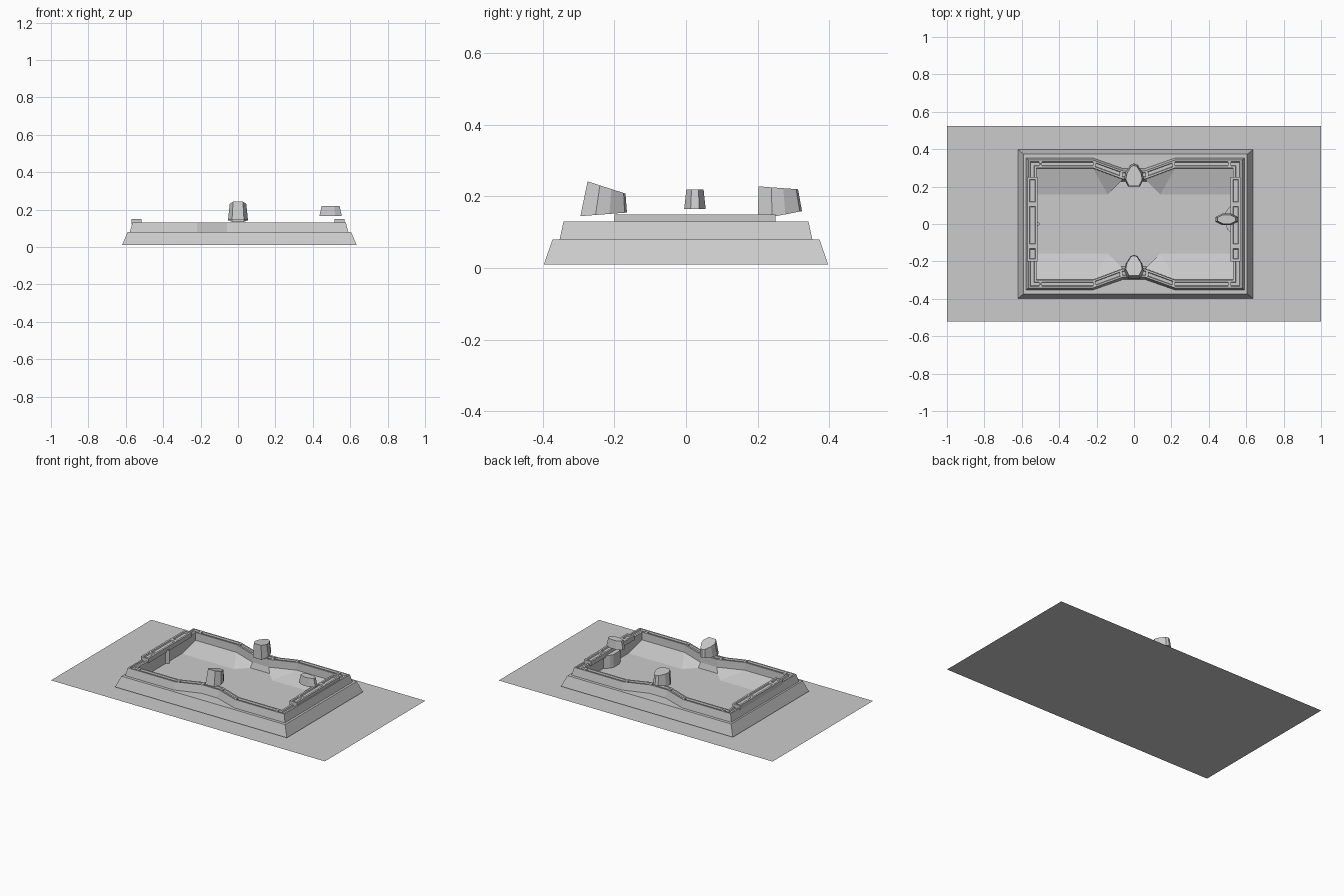
import bpy, bmesh

if "Cube" in bpy.data.objects:
    bpy.data.objects.remove(bpy.data.objects["Cube"])


def make(name, bm):
    bmesh.ops.recalc_face_normals(bm, faces=bm.faces)
    me = bpy.data.meshes.new(name)
    bm.to_mesh(me)
    bm.free()
    ob = bpy.data.objects.new(name, me)
    bpy.context.collection.objects.link(ob)
    return ob


def loft(name, rings, cap_start=True, cap_end=True):
    bm = bmesh.new()
    loops = [[bm.verts.new(p) for p in r] for r in rings]
    n = len(loops[0])
    for a, b in zip(loops, loops[1:]):
        for i in range(n):
            j = (i + 1) % n
            bm.faces.new((a[i], a[j], b[j], b[i]))
    if cap_start:
        bm.faces.new(loops[0][::-1])
    if cap_end:
        bm.faces.new(loops[-1])
    return make(name, bm)


def ring(x0, x1, y, waist, z, wide=0.22, narrow=0.06):
    """Rectangle whose long sides shift to 'waist' near the middle."""
    side = [(x0, y), (-wide, y), (-narrow, waist), (narrow, waist), (wide, y), (x1, y)]
    return [(a, -b, z) for a, b in side] + [(a, b, z) for a, b in side[::-1]]


def panel_block(name, x0, x1, y0, y1, z0, z1, inset=0.012, depth=0.008):
    """Box with a recessed panel in its top."""
    def rect(d, z):
        return [(x0 + d, y0 + d, z), (x1 - d, y0 + d, z), (x1 - d, y1 - d, z), (x0 + d, y1 - d, z)]
    return loft(name, [rect(0, z0), rect(0, z1), rect(inset, z1), rect(inset + .003, z1 - depth)])


# ground sheet
bm = bmesh.new()
bm.faces.new([bm.verts.new(p) for p in
              [(-1, -.522, 0), (1, -.522, 0), (1, .525, 0), (-1, .525, 0)]])
make("ground_sheet", bm)

# tray: sloped base, ledge, waisted wall, grooved rim, banks and floor
loft("tray", [
    ring(-.62, .635, .397, .397, .01),
    ring(-.59, .605, .373, .373, .08),
    ring(-.578, .59, .353, .297, .08),
    ring(-.565, .577, .342, .284, .13),
    ring(-.556, .567, .333, .275, .13),
    ring(-.553, .564, .330, .272, .12),
    ring(-.535, .546, .313, .254, .12),
    ring(-.532, .543, .310, .251, .13),
    ring(-.52, .53, .300, .240, .13),
    ring(-.52, .53, .298, .238, .08),
    ring(-.52, .53, .157, .228, .045, .14, .07),
])

# bars dividing the long rim grooves into panels
for sy in (-1, 1):
    for x, y in [(-.5, .322), (-.21, .32), (-.07, .267), (.07, .267), (.21, .32), (.51, .322)]:
        panel_block("rim_divider", x - .008, x + .008, sy * y - .012, sy * y + .012,
                    .118, .13, .004, .001)

# raised panels on the end walls
for x0, x1 in ((-.57, -.515), (.517, .57)):
    for y0, y1 in ((-.2, -.12), (-.12, .105), (.105, .25)):
        wide = y1 - y0 > .2
        panel_block("end_panel", x0, x1, y0, y1, .12, .15 if wide else .149)


def prism(name, outline, z0, z1):
    return loft(name, [[(x, y, z0) for x, y in outline], [(x, y, z1) for x, y in outline]])


# small ridge on the left wall, winged buttress on the right wall
prism("left_ridge", [(-.525, -.02), (-.5, 0), (-.525, .02)], .045, .13)
prism("right_buttress", [(.535, -.06), (.535, .11), (.5, .08), (.488, .06),
                         (.488, 0), (.5, -.03)], .045, .13)

# pointed rocks
SHIELD = [(-.6, -1), (.6, -1), (1, -.35), (.85, .25), (.35, .9), (0, 1), (-.35, .9), (-.85, .25), (-1, -.35)]


def rock(name, bottom, top):
    rings = []
    for cx, cy, rx, ry, z, tilt in (bottom, top):
        rings.append([(cx + u * rx, cy + v * ry, z + tilt * v) for u, v in SHIELD])
    loft(name, rings)


rock("front_rock", (0, -.23, .053, .065, .15, .005), (0, -.222, .044, .053, .225, -.017))
rock("back_rock", (0, .262, .053, .062, .147, .012), (0, .258, .044, .055, .224, -.004))

# floating hexagonal stone
HEX = [(-1, -.4), (-.4, -1), (.4, -1), (1, -.4), (1, .4), (.4, 1), (-.4, 1), (-1, .4)]
loft("floating_stone", [[(.495 + u * rx, .025 + v * ry, z) for u, v in HEX]
                        for rx, ry, z in ((.06, .03, .165), (.048, .024, .22))])
